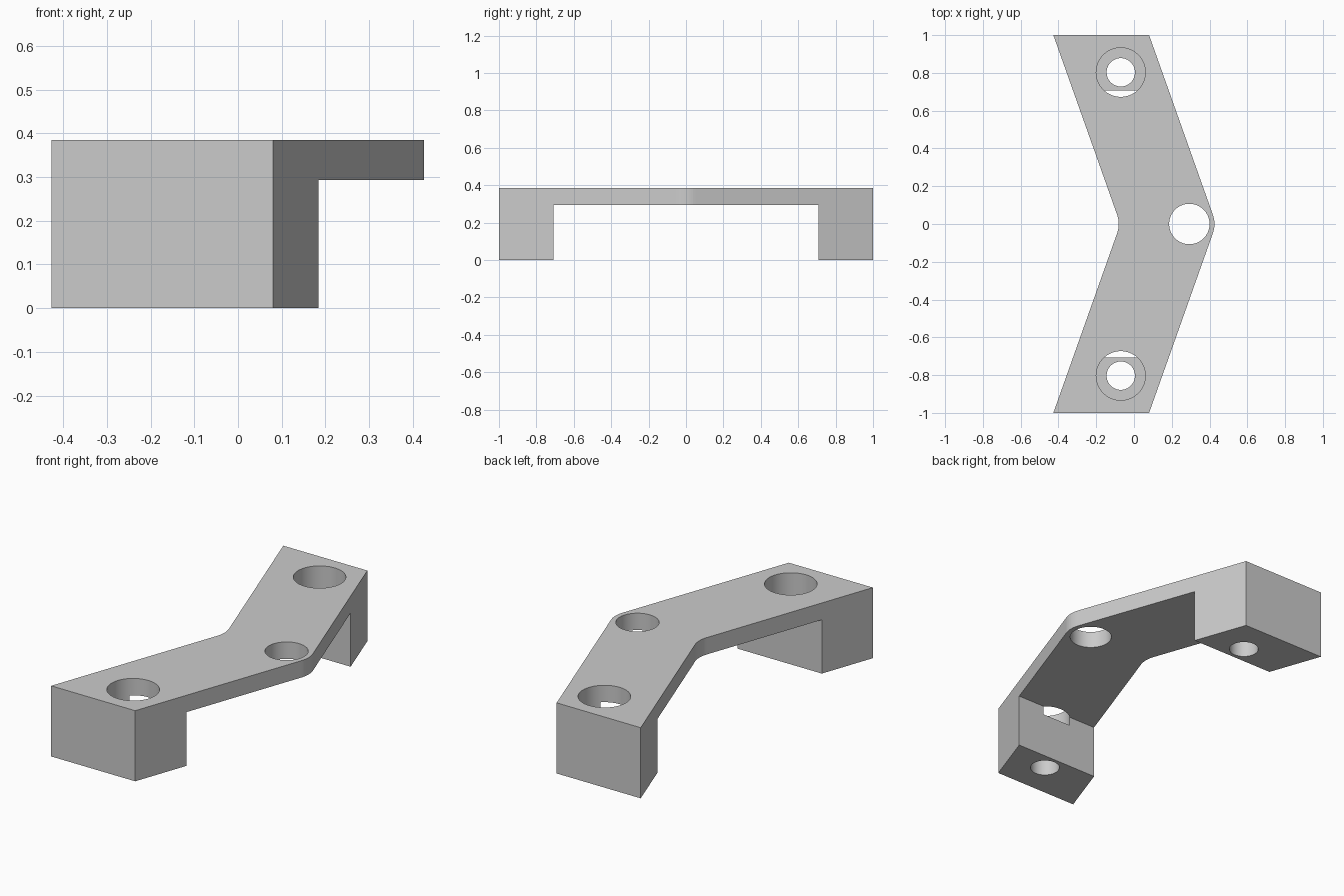
import bpy
import bmesh
from mathutils import Matrix, Vector

if "Cube" in bpy.data.objects:
    bpy.data.objects.remove(bpy.data.objects["Cube"])

HEIGHT = 0.385      # full height
UNDERSIDE = 0.293   # bottom of the thin span
FOOT = 0.708        # inner face of each foot
SLOPE = 0.355       # sideways lean of each arm
ROUND = 0.05        # half length of the rounded bend

# One material for the whole part
grey = bpy.data.materials.new("light grey")
grey.use_nodes = True
grey.diffuse_color = (0.6, 0.6, 0.6, 1)
grey.node_tree.nodes["Principled BSDF"].inputs["Base Color"].default_value = (0.6, 0.6, 0.6, 1)


def make_object(name, bm):
    bmesh.ops.recalc_face_normals(bm, faces=bm.faces)
    mesh = bpy.data.meshes.new(name)
    bm.to_mesh(mesh)
    bm.free()
    mesh.materials.append(grey)
    obj = bpy.data.objects.new(name, mesh)
    bpy.context.collection.objects.link(obj)
    return obj


def cut(target, cutter):
    cutter.hide_render = True
    mod = target.modifiers.new("cut", 'BOOLEAN')
    mod.operation = 'DIFFERENCE'
    mod.solver = 'EXACT'
    mod.object = cutter
    bpy.context.view_layer.objects.active = target
    bpy.ops.object.modifier_apply(modifier=mod.name)
    bpy.data.objects.remove(cutter)


def drill(target, x, y, radius, bottom):
    # Round hole with smooth walls, open at the top
    top = HEIGHT + 0.1
    bm = bmesh.new()
    bmesh.ops.create_cone(bm, cap_ends=True, segments=64, radius1=radius, radius2=radius,
                          depth=top - bottom,
                          matrix=Matrix.Translation((x, y, (top + bottom) / 2)))
    for face in bm.faces:
        face.smooth = len(face.verts) == 4
    cut(target, make_object("hole_cutter", bm))


def bent_edge(x_end):
    # Edge from the front end to the back end with a rounded bend
    bend = [ROUND * i / 4 for i in range(-4, 5)]
    x_bend = x_end + SLOPE * (1 - ROUND)
    middle = [(x_bend + SLOPE * (ROUND**2 - y**2) / (2 * ROUND), y) for y in bend]
    return [(x_end, -1)] + middle + [(x_end, 1)]


# Bent bracket body
outline = bent_edge(0.08) + bent_edge(-0.427)[::-1]
bm = bmesh.new()
base = bm.faces.new([bm.verts.new((x, y, 0)) for x, y in outline])
walls = bmesh.ops.extrude_face_region(bm, geom=[base])
bmesh.ops.translate(bm, vec=Vector((0, 0, HEIGHT)),
                    verts=[v for v in walls["geom"] if isinstance(v, bmesh.types.BMVert)])
bracket = make_object("bent_bracket", bm)

# Open gap between the two feet
bm = bmesh.new()
bmesh.ops.create_cube(bm, size=1, matrix=Matrix.Translation((0, 0, UNDERSIDE - 0.5))
                      @ Matrix.Diagonal((2, 2 * FOOT, 1, 1)))
cut(bracket, make_object("gap_cutter", bm))

# Stepped screw holes in the feet
for side in (-1, 1):
    drill(bracket, -0.07, side * 0.803, 0.13, 0.245)
    drill(bracket, -0.07, side * 0.803, 0.075, -0.1)

# Plain hole at the bend
drill(bracket, 0.293, 0, 0.107, -0.1)
